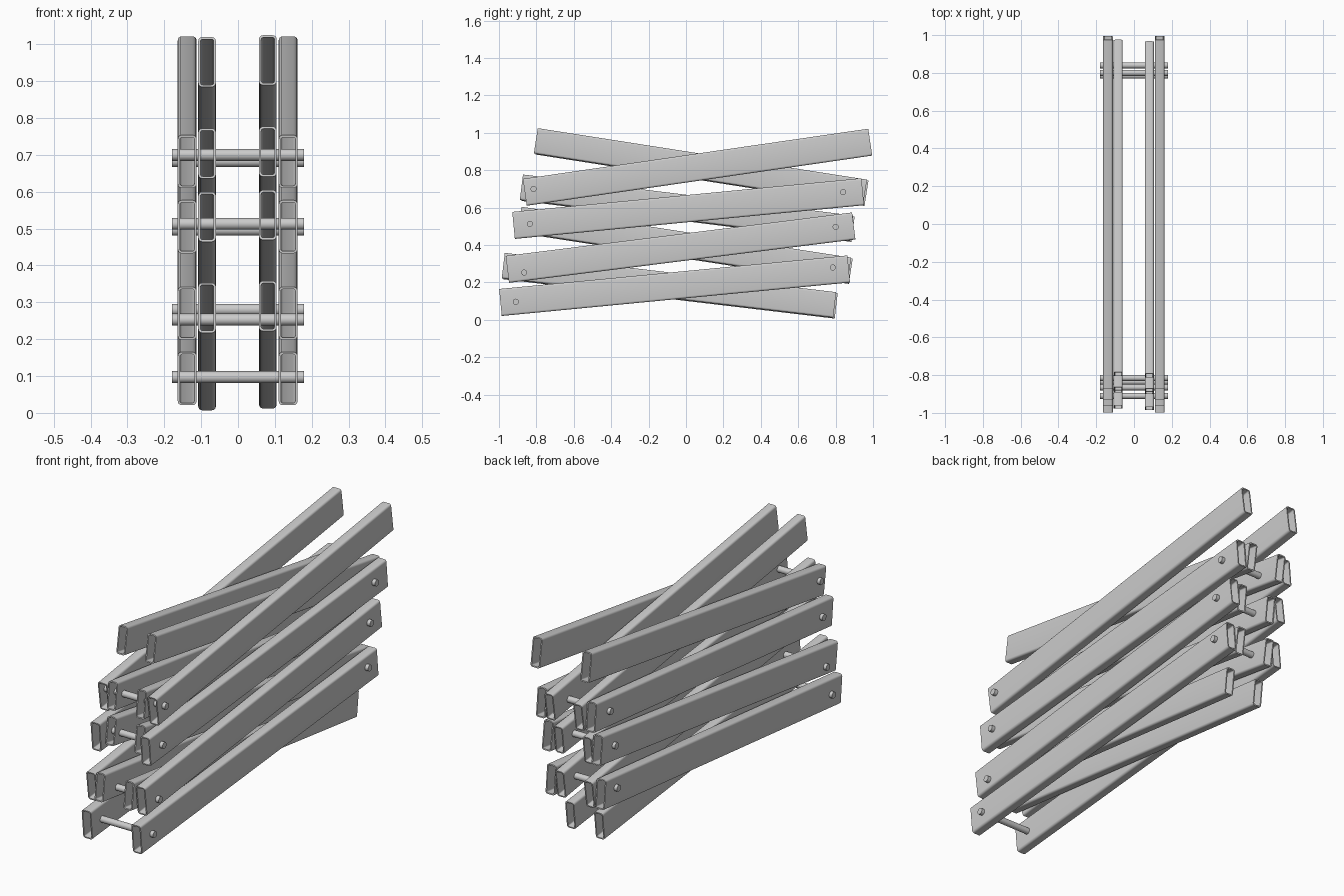
import bpy, bmesh, math
from mathutils import Vector, Matrix

if "Cube" in bpy.data.objects:
    bpy.data.objects.remove(bpy.data.objects["Cube"])

steel = bpy.data.materials.new("grey_steel")
steel.diffuse_color = (0.6, 0.6, 0.6, 1)
steel.use_nodes = True
steel.node_tree.nodes["Principled BSDF"].inputs["Base Color"].default_value = steel.diffuse_color


def finish(name, bm):
    bmesh.ops.recalc_face_normals(bm, faces=bm.faces[:])
    mesh = bpy.data.meshes.new(name)
    bm.to_mesh(mesh)
    bm.free()
    mesh.materials.append(steel)
    obj = bpy.data.objects.new(name, mesh)
    bpy.context.collection.objects.link(obj)
    bpy.context.view_layer.objects.active = obj
    obj.select_set(True)
    bpy.ops.object.shade_smooth_by_angle(angle=math.radians(35))
    obj.select_set(False)


def rounded_rect(w, h, r, steps=4):
    """Points of a rounded rectangle in the xz plane."""
    pts = []
    for q, (sx, sz) in enumerate([(1, 1), (-1, 1), (-1, -1), (1, -1)]):
        for i in range(steps + 1):
            a = math.pi / 2 * (q + i / steps)
            pts.append((sx * (w / 2 - r) + r * math.cos(a),
                        sz * (h / 2 - r) + r * math.sin(a)))
    return pts


def tube(name, x, start, end, w, h, wall=0.006):
    """Open rectangular tube between two (y, z) points."""
    a, b = Vector((x, *start)), Vector((x, *end))
    along = (b - a).normalized()
    up = Vector((1, 0, 0)).cross(along)
    bm = bmesh.new()
    rings = []
    for p in (a, b):
        for inset, r in ((0, 0.011), (wall, 0.006)):
            prof = rounded_rect(w - 2 * inset, h - 2 * inset, r)
            rings.append([bm.verts.new(p + Vector((u, 0, 0)) + up * v) for u, v in prof])
    a_out, a_in, b_out, b_in = rings
    n = len(a_out)
    for r0, r1 in ((a_out, b_out), (b_out, b_in), (b_in, a_in), (a_in, a_out)):
        for i in range(n):
            j = (i + 1) % n
            bm.faces.new((r0[i], r0[j], r1[j], r1[i]))
    finish(name, bm)


# Outer arms, rising towards the back
outer = [((-0.992, 0.093), (0.870, 0.272)), ((-0.955, 0.270), (0.897, 0.502)),
         ((-0.922, 0.505), (0.945, 0.685)), ((-0.862, 0.682), (0.985, 0.950))]
for i, (s, e) in enumerate(outer, 1):
    for side, x in (("left", -0.138), ("right", 0.136)):
        tube(f"outer_arm_{side}_{i}", x, s, e, 0.051, 0.145)

# Inner arms, falling towards the back; the left set sits slightly lower and further back
inner = [((-0.977, 0.290), (0.795, 0.080)), ((-0.890, 0.537), (0.873, 0.265)),
         ((-0.880, 0.709), (0.885, 0.490)), ((-0.803, 0.957), (0.957, 0.682))]
for i, (s, e) in enumerate(inner, 1):
    for side, x, dy, dz in (("left", -0.084, 0.008, -0.005), ("right", 0.081, 0, 0)):
        tube(f"inner_arm_{side}_{i}", x, (s[0] + dy, s[1] + dz),
             (e[0] + dy, e[1] + dz), 0.048, 0.137)

# Cross pins joining the arm ends
pins = [(-0.91, 0.097), (-0.865, 0.253), (-0.835, 0.513), (-0.815, 0.70),
        (0.785, 0.28), (0.80, 0.497), (0.84, 0.683)]
for i, (y, z) in enumerate(pins, 1):
    bm = bmesh.new()
    bmesh.ops.create_cone(bm, cap_ends=True, segments=24, radius1=0.016, radius2=0.016,
                          depth=0.358,
                          matrix=Matrix.Translation((0, y, z)) @ Matrix.Rotation(math.pi / 2, 4, 'Y'))
    finish(f"cross_pin_{i}", bm)
